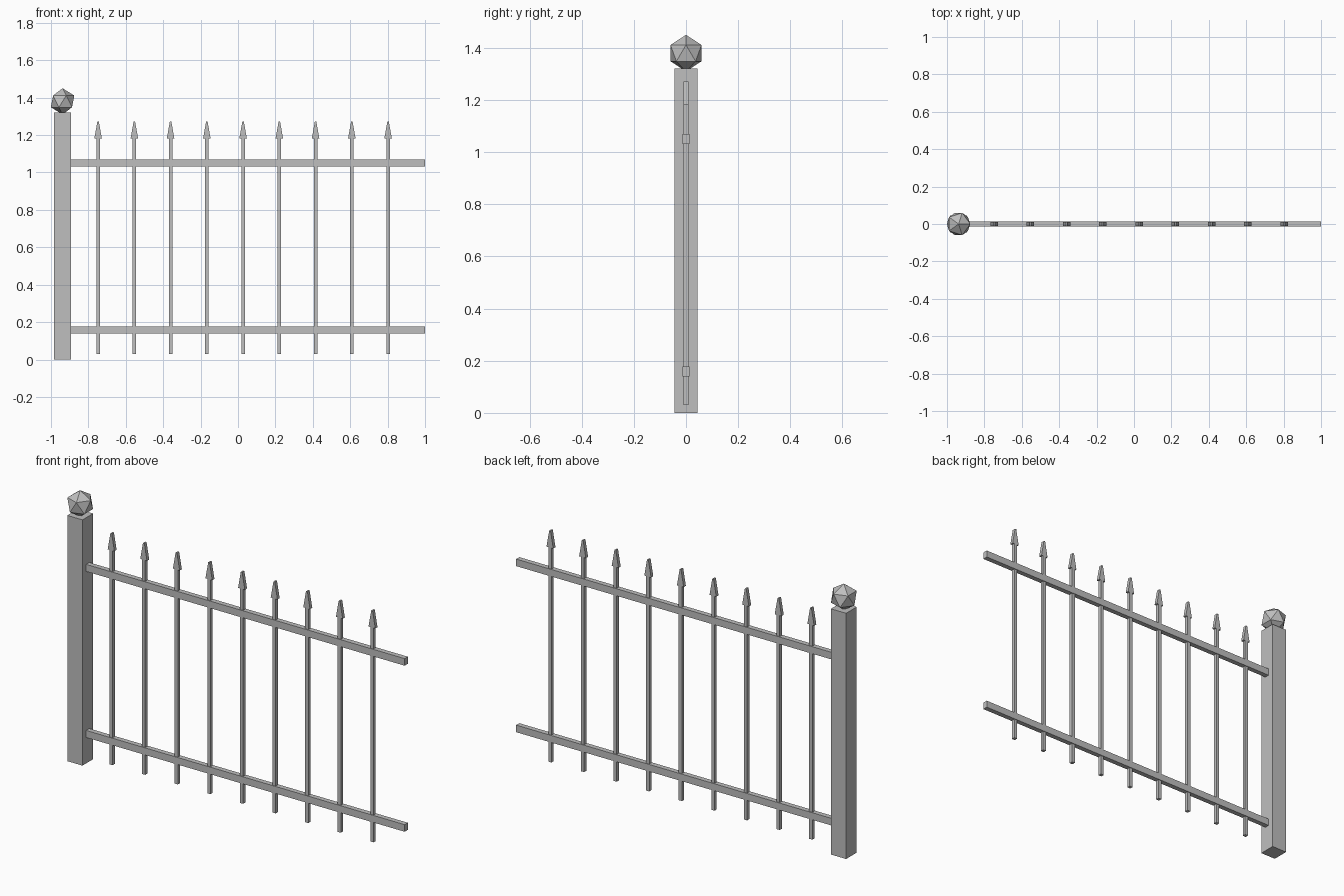
import bpy
import bmesh

cube = bpy.data.objects.get("Cube")
if cube:
    bpy.data.objects.remove(cube, do_unlink=True)

GREY = (0.52, 0.52, 0.52, 1.0)
metal = bpy.data.materials.new("grey_metal")
metal.use_nodes = True
metal.diffuse_color = GREY
metal.node_tree.nodes["Principled BSDF"].inputs["Base Color"].default_value = GREY


def finish(name, bm):
    bmesh.ops.recalc_face_normals(bm, faces=bm.faces[:])
    mesh = bpy.data.meshes.new(name)
    bm.to_mesh(mesh)
    bm.free()
    mesh.materials.append(metal)
    obj = bpy.data.objects.new(name, mesh)
    bpy.context.collection.objects.link(obj)
    return obj


def box(name, x0, x1, half_depth, z0, z1, top_scale=1.0):
    """Box between two x and z limits; top_scale narrows the top in x."""
    bm = bmesh.new()
    bmesh.ops.create_cube(bm, size=1.0)
    mid, width = (x0 + x1) / 2, x1 - x0
    for v in bm.verts:
        taper = top_scale if v.co.z > 0 else 1.0
        v.co = (mid + v.co.x * width * taper,
                v.co.y * 2 * half_depth,
                z1 if v.co.z > 0 else z0)
    return finish(name, bm)


# Square post with a faceted ball set slightly into its top
POST_X = -0.938
box("post", POST_X - 0.045, POST_X + 0.045, 0.045, 0, 1.32)
bm = bmesh.new()
bmesh.ops.create_icosphere(bm, subdivisions=1, radius=0.07)
ball = finish("post_ball", bm)
ball.location = (POST_X, 0, 1.38)

# Horizontal rails running from the post
for name, z in (("lower_rail", 0.158), ("upper_rail", 1.05)):
    box(name, POST_X + 0.045, 1.0, 0.0135, z - 0.019, z + 0.019)

# Thin pickets, each with a flat blunt spearhead
for i in range(9):
    x = -0.748 + i * 0.1938
    box(f"picket_{i + 1}", x - 0.0095, x + 0.0095, 0.0095, 0.03, 1.182)
    box(f"spearhead_{i + 1}", x - 0.02, x + 0.02, 0.0095, 1.182, 1.272, 0.2)
